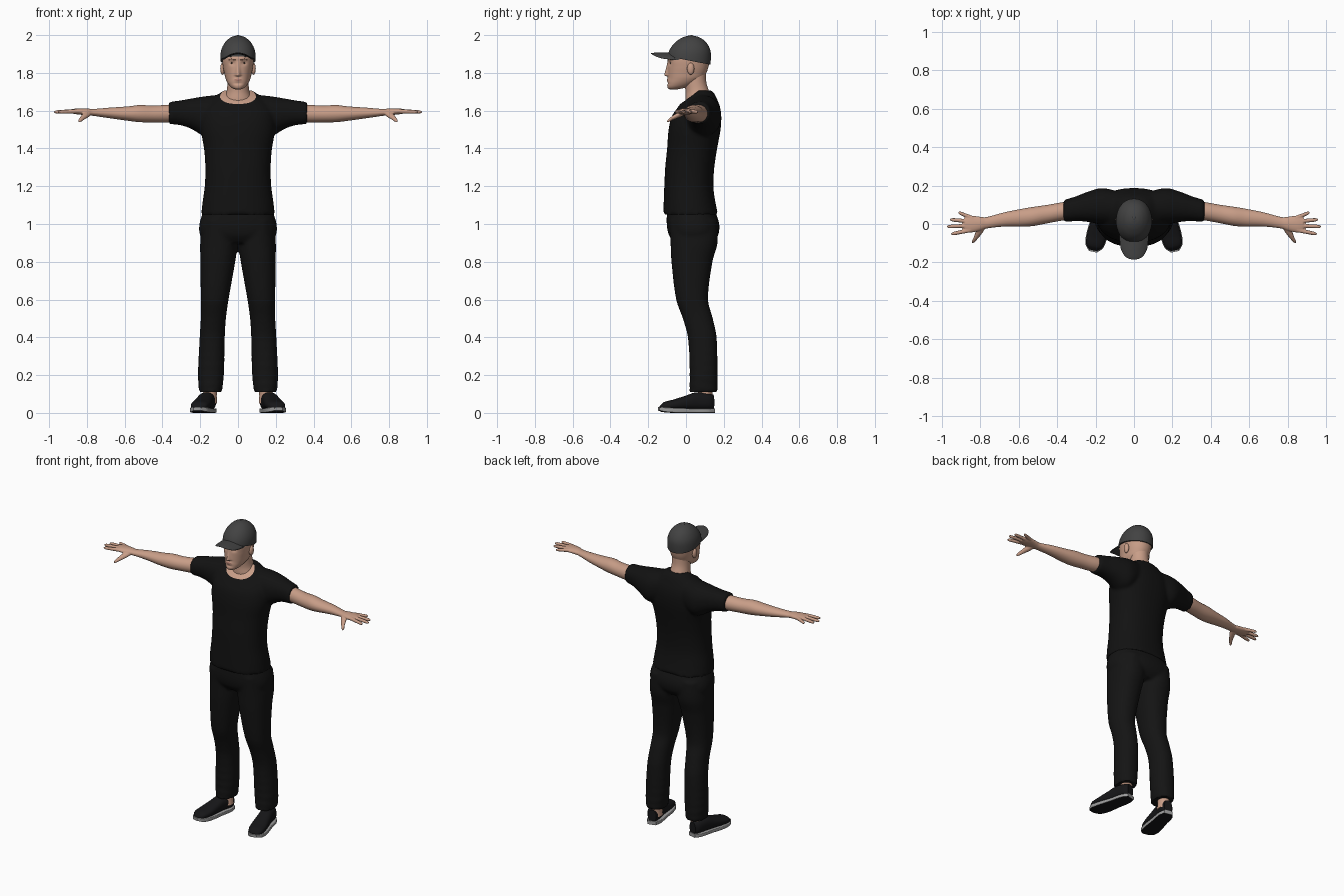
import bpy, bmesh, math
from mathutils import Matrix, Vector

if "Cube" in bpy.data.objects:
    bpy.data.objects.remove(bpy.data.objects["Cube"], do_unlink=True)


def material(name, r, g, b):
    m = bpy.data.materials.new(name)
    m.diffuse_color = (r, g, b, 1)
    m.use_nodes = True
    node = next(n for n in m.node_tree.nodes if n.type == 'BSDF_PRINCIPLED')
    node.inputs["Base Color"].default_value = (r, g, b, 1)
    node.inputs["Roughness"].default_value = 0.8
    return m


SKIN = material("skin", .58, .34, .245)
SHIRT = material("black cotton", .006, .006, .006)
DENIM = material("black denim", .007, .007, .007)
CAP = material("charcoal cloth", .055, .055, .055)
SHOE = material("black canvas", .008, .008, .009)
SOLE = material("grey rubber", .33, .33, .33)
LIP = material("lip", .40, .19, .15)
BROW = material("brow brown", .12, .065, .045)
EYE = material("eye white", .5, .45, .4)
IRIS = material("iris brown", .03, .02, .015)


def spline(rows, steps):
    """Smooth in-between sections; the first value of a row is its station."""
    def slope(i, k):
        lo, hi = rows[max(i - 1, 0)], rows[min(i + 1, len(rows) - 1)]
        return (hi[k] - lo[k]) / (hi[0] - lo[0])
    out = []
    for i in range(len(rows) - 1):
        p, q = rows[i], rows[i + 1]
        d = q[0] - p[0]
        for s in range(steps):
            u = s / steps
            h = u * u * (3 - 2 * u)
            out.append([p[0] + d * u] + [
                p[k] + (q[k] - p[k]) * h + d * u * (1 - u)
                * ((1 - u) * slope(i, k) - u * slope(i + 1, k)) for k in range(1, 5)])
    return out + [list(rows[-1])]


def loft(bm, rows, axis, seg=32, power=2.0, steps=5):
    """Skin sections (station, a min, a max, b min, b max) along an axis."""
    rings = []
    for t, a0, a1, b0, b1 in spline(rows, steps):
        ring = []
        for k in range(seg):
            w = math.tau * (k + .5) / seg
            c, s = math.cos(w), math.sin(w)
            a = (a0 + a1) / 2 + (a1 - a0) / 2 * math.copysign(abs(c) ** (2 / power), c)
            b = (b0 + b1) / 2 + (b1 - b0) / 2 * math.copysign(abs(s) ** (2 / power), s)
            ring.append(bm.verts.new({'x': (t, a, b), 'y': (a, t, b), 'z': (a, b, t)}[axis]))
        rings.append(ring)
    for r, n in zip(rings, rings[1:]):
        for k in range(seg):
            j = (k + 1) % seg
            bm.faces.new((r[k], r[j], n[j], n[k]))
    bm.faces.new(rings[0])
    bm.faces.new(rings[-1])
    bmesh.ops.recalc_face_normals(bm, faces=bm.faces)


def finish(name, bm, mats, mirror=False, voxel=0, angle=45):
    mesh = bpy.data.meshes.new(name)
    bm.to_mesh(mesh)
    bm.free()
    ob = bpy.data.objects.new(name, mesh)
    bpy.context.collection.objects.link(ob)
    for m in mats:
        mesh.materials.append(m)
    bpy.ops.object.select_all(action='DESELECT')
    ob.select_set(True)
    bpy.context.view_layer.objects.active = ob
    if voxel:
        fuse = ob.modifiers.new("fuse", 'REMESH')
        fuse.mode, fuse.voxel_size = 'VOXEL', voxel
        soft = ob.modifiers.new("soften", 'SMOOTH')
        soft.factor, soft.iterations = .5, 3
        for m in ("fuse", "soften"):
            bpy.ops.object.modifier_apply(modifier=m)
    bpy.ops.object.shade_smooth_by_angle(angle=math.radians(angle))
    if mirror:
        flip = ob.modifiers.new("mirror", 'MIRROR')
        flip.use_mirror_merge = False
    return ob


def cut(bm, point, normal, mat):
    """Remove what lies beyond a plane and close the opening."""
    geom = bm.verts[:] + bm.edges[:] + bm.faces[:]
    bmesh.ops.bisect_plane(bm, geom=geom, plane_co=point, plane_no=normal, clear_outer=True)
    rim = [e for e in bm.edges if e.is_boundary]
    for f in bmesh.ops.holes_fill(bm, edges=rim, sides=0)["faces"]:
        f.material_index = mat


def ball(name, mat, centre, size, mirror=True):
    bm = bmesh.new()
    bmesh.ops.create_uvsphere(bm, u_segments=20, v_segments=12, radius=1,
                              matrix=Matrix.Translation(centre) @ Matrix.Diagonal((*size, 1)))
    return finish(name, bm, [mat], mirror)


# Shirt: body and both sleeves fused, then opened at the neckline
bm = bmesh.new()
body = [(1.05, .195, -.12, .17), (1.12, .187, -.118, .155), (1.2, .176, -.115, .145),
        (1.3, .173, -.11, .15), (1.4, .18, -.1, .165), (1.5, .197, -.092, .183),
        (1.57, .195, -.075, .187), (1.62, .18, -.042, .18), (1.66, .14, -.012, .165),
        (1.69, .1, .01, .15), (1.708, .075, .025, .135)]
loft(bm, [(z, -w, w, f, b) for z, w, f, b in body], 'z', 48, 2.3)
sleeve = [(.08, 0, .17, 1.5, 1.685), (.17, 0, .187, 1.465, 1.677), (.25, .012, .165, 1.505, 1.664),
          (.3, .015, .145, 1.522, 1.655), (.367, .01, .125, 1.53, 1.646)]
for side in (1, -1):
    loft(bm, [(side * r[0], *r[1:]) for r in sleeve], 'x', 32, 2.2)
shirt = finish("shirt", bm, [SHIRT, SKIN], voxel=.01)
bm = bmesh.new()
bm.from_mesh(shirt.data)
cut(bm, (0, -.035, 1.632), Vector((0, -.065, .09)).normalized(), 1)
bm.to_mesh(shirt.data)
bm.free()
bpy.ops.object.shade_smooth_by_angle(angle=math.radians(45))

# Trousers: hips and both legs fused, creased near the hem
bm = bmesh.new()
leg = [(.11, .085, .206, .018, .167), (.2, .075, .212, .02, .167), (.4, .07, .203, .01, .162),
       (.5, .064, .197, -.017, .142), (.6, .05, .197, -.052, .117), (.8, .015, .199, -.077, .14),
       (.9, .002, .2, -.082, .167), (1.02, .01, .19, -.09, .165)]
for side in (1, -1):
    loft(bm, [(z, *sorted((side * a, side * b)), f, k) for z, a, b, f, k in leg], 'z', 40, 2.2, 8)
for v in bm.verts:
    if v.co.z < .48:
        fold = .025 * math.sin(v.co.z * 130 + v.co.y * 30) * (1 - v.co.z / .48)
        v.co.x += (v.co.x - math.copysign(.142, v.co.x)) * fold
        v.co.y += (v.co.y - .09) * fold
hips = [(.9, .16, -.06, .14), (.94, .2, -.09, .17), (1, .204, -.102, .176), (1.08, .18, -.1, .15)]
loft(bm, [(z, -w, w, f, b) for z, w, f, b in hips], 'z', 48, 2.4)
finish("trousers", bm, [DENIM], voxel=.01)

# Arms with open hands
bm = bmesh.new()
loft(bm, [(.28, .03, .115, 1.545, 1.635), (.36, .02, .115, 1.538, 1.632), (.45, .004, .1, 1.538, 1.627),
          (.52, -.01, .09, 1.539, 1.63), (.58, -.014, .08, 1.546, 1.623), (.68, -.014, .06, 1.56, 1.616),
          (.77, -.024, .036, 1.573, 1.609), (.8, -.034, .038, 1.576, 1.612),
          (.85, -.045, .043, 1.58, 1.612), (.882, -.036, .034, 1.586, 1.608)], 'x')
for x0, y0, x1, y1 in ((.85, -.032, .953, -.052), (.86, -.009, .975, -.014),
                       (.85, .013, .96, .023), (.84, .031, .916, .06)):
    rows = []
    for u, r in ((0, .0115), (.5, .0105), (.88, .009), (1, .004)):
        x, y, z = x0 + (x1 - x0) * u, y0 + (y1 - y0) * u, 1.597 - .004 * u
        rows.append((x, y - r, y + r, z - r, z + r))
    loft(bm, rows, 'x', 14)
loft(bm, [(-.01, .77, .81, 1.575, 1.605), (-.04, .785, .825, 1.562, 1.592), (-.07, .808, .836, 1.55, 1.574),
          (-.09, .825, .846, 1.54, 1.559), (-.1, .836, .846, 1.539, 1.548)], 'y', 16)
finish("arm", bm, [SKIN], mirror=True, voxel=.004)

# Neck
bm = bmesh.new()
neck = [(1.6, .09, 0, .14), (1.66, .075, -.004, .135), (1.7, .061, -.003, .123),
        (1.75, .056, -.008, .108), (1.82, .056, -.01, .105)]
loft(bm, [(z, -w, w, f, b) for z, w, f, b in neck], 'z')
finish("neck", bm, [SKIN])

# Head with modelled face, painted brows and lips
bm = bmesh.new()
skull = [(1.712, .012, -.085, -.05), (1.72, .032, -.096, -.01), (1.74, .051, -.1, .045),
         (1.77, .066, -.096, .09), (1.8, .073, -.096, .108), (1.83, .079, -.096, .118),
         (1.87, .083, -.097, .125), (1.92, .079, -.082, .12), (1.97, .045, -.03, .08)]
loft(bm, [(z, -w, w, f, b) for z, w, f, b in skull], 'z', 96, 2.15, 11)


def bump(v, x, z, sx, sz):
    return math.exp(-((abs(v.x) - x) / sx) ** 2 - ((v.z - z) / sz) ** 2)


for vert in bm.verts:
    v = vert.co
    if v.y < 0:
        rise = max(0, (1.862 - v.z) / .074) if v.z > 1.788 else math.exp(-((v.z - 1.788) / .006) ** 2)
        v.y -= .021 * rise * math.exp(-(v.x / (.007 + .006 * rise)) ** 2)
        v.y += .008 * bump(v, .031, 1.852, .016, .012)
        v.y -= .004 * bump(v, .025, 1.876, .03, .008)
        v.y -= .005 * bump(v, 0, 1.763, .02, .008)
        v.y += .004 * bump(v, 0, 1.744, .025, .007)
for f in bm.faces:
    c = f.calc_center_median()
    if c.y < -.03 and abs(c.x) < .022 and abs(c.z - 1.763) < .007 * (1 - abs(c.x) / .03):
        f.material_index = 1
    elif c.y < -.03 and .012 < abs(c.x) < .05 and abs(c.z - 1.873 + .1 * abs(abs(c.x) - .035)) < .004:
        f.material_index = 2
finish("head", bm, [SKIN, LIP, BROW], angle=60)
ball("eye", EYE, (.031, -.073, 1.853), (.013, .011, .006))
ball("iris", IRIS, (.031, -.081, 1.853), (.0055, .0045, .0055))
ball("ear", SKIN, (.081, .025, 1.822), (.013, .019, .032))

# Cap: crown, peak and button
bm = bmesh.new()
crown = [(1.82, .091, -.095, .127), (1.88, .094, -.098, .132), (1.92, .089, -.088, .129),
         (1.955, .073, -.064, .112), (1.98, .05, -.032, .086), (1.993, .027, -.004, .058), (1.998, .006, .018, .032)]
loft(bm, [(z, -w, w, f, b) for z, w, f, b in crown], 'z', 48, 2.1)
cut(bm, (0, -.1, 1.888), Vector((0, -.045, -.23)).normalized(), 0)
finish("cap_crown", bm, [CAP])
bm = bmesh.new()
peak = []
for i in range(-12, 13):
    u = i / 12
    front = -.075 - .11 * math.sqrt(max(0, 1 - abs(u) ** 2.6))
    z = 1.903 - .03 * u * u
    peak.append((.076 * u, front, -.035, z - .005, z + .005))
loft(bm, peak, 'x', 32, 2.5, 2)
finish("cap_peak", bm, [CAP])
ball("cap_button", CAP, (0, .03, 1.996), (.009, .009, .004), mirror=False)

# Ankles and turned-out shoes
bm = bmesh.new()
loft(bm, [(.05, .11, .18, .06, .138), (.1, .112, .182, .065, .14), (.2, .1, .19, .05, .145)], 'z', 24)
finish("ankle", bm, [SKIN], mirror=True)
turn = Matrix.Translation((.148, .148, 0)) @ Matrix.Rotation(math.radians(13), 4, 'Z')
upper = [(-.292, -.02, .02, .02, .036), (-.27, -.044, .041, .015, .057), (-.22, -.053, .049, .015, .07),
         (-.15, -.048, .046, .015, .092), (-.1, -.043, .043, .015, .108), (-.03, -.04, .04, .015, .104),
         (-.004, -.026, .026, .015, .096)]
sole = [(-.3, -.022, .02, .012, .03), (-.27, -.049, .045, .004, .029), (-.21, -.057, .053, 0, .026),
        (-.12, -.05, .047, 0, .024), (-.04, -.045, .045, 0, .024), (0, -.028, .028, 0, .024)]
for name, rows, power, mats in (("shoe_upper", upper, 2.4, [SHOE]), ("shoe_sole", sole, 8, [SOLE, SHOE])):
    bm = bmesh.new()
    loft(bm, rows, 'y', 32, power)
    bm.normal_update()
    for f in bm.faces:
        f.material_index = int(len(mats) > 1 and f.normal.z < -.7)
    bm.transform(turn)
    finish(name, bm, mats, mirror=True)
